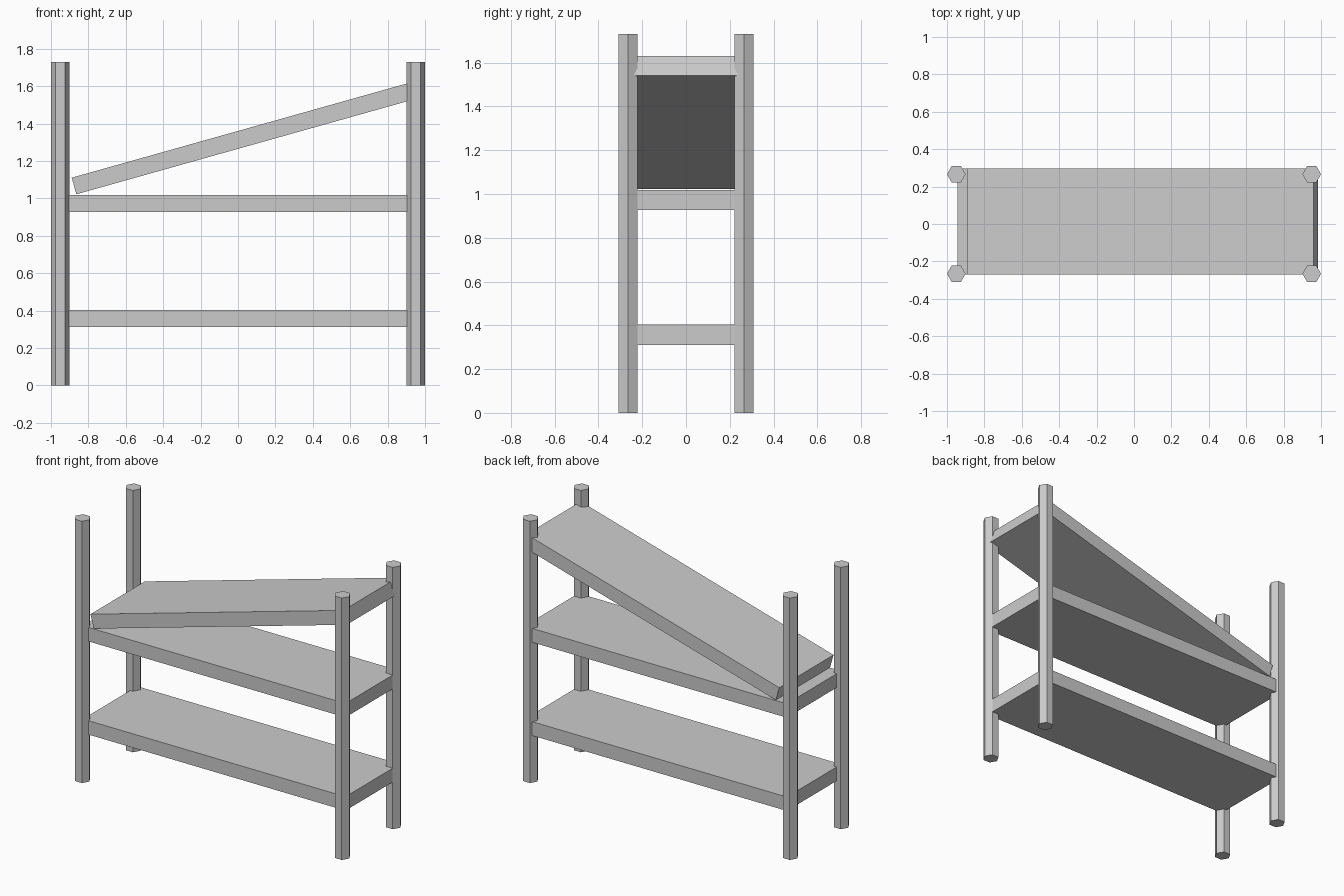
import bpy
import math

if "Cube" in bpy.data.objects:
    bpy.data.objects.remove(bpy.data.objects["Cube"])

HEIGHT = 1.73
SHELF_SIZE = (1.92, 0.567, 0.092)


def post(name, x, y):
    bpy.ops.mesh.primitive_cylinder_add(vertices=6, radius=0.05, depth=HEIGHT,
                                        location=(x, y, HEIGHT / 2))
    ob = bpy.context.object
    ob.name = name
    # turn the hexagon so its corners point along x
    ob.rotation_euler.z = math.radians(30)


def shelf(name, x, z, tilt=0.0):
    bpy.ops.mesh.primitive_cube_add(size=1, location=(x, 0.013, z))
    ob = bpy.context.object
    ob.name = name
    ob.scale = SHELF_SIZE
    ob.rotation_euler.y = -math.radians(tilt)


# four hexagonal corner posts
for x, side in ((-0.95, "left"), (0.95, "right")):
    for y, end in ((-0.266, "front"), (0.266, "back")):
        post(f"{end}_{side}_post", x, y)

# two level shelves and the fallen top shelf
shelf("lower_shelf", 0.015, 0.357)
shelf("middle_shelf", 0.015, 0.973)
shelf("tilted_top_shelf", 0.0475, 1.326, 15.7)
